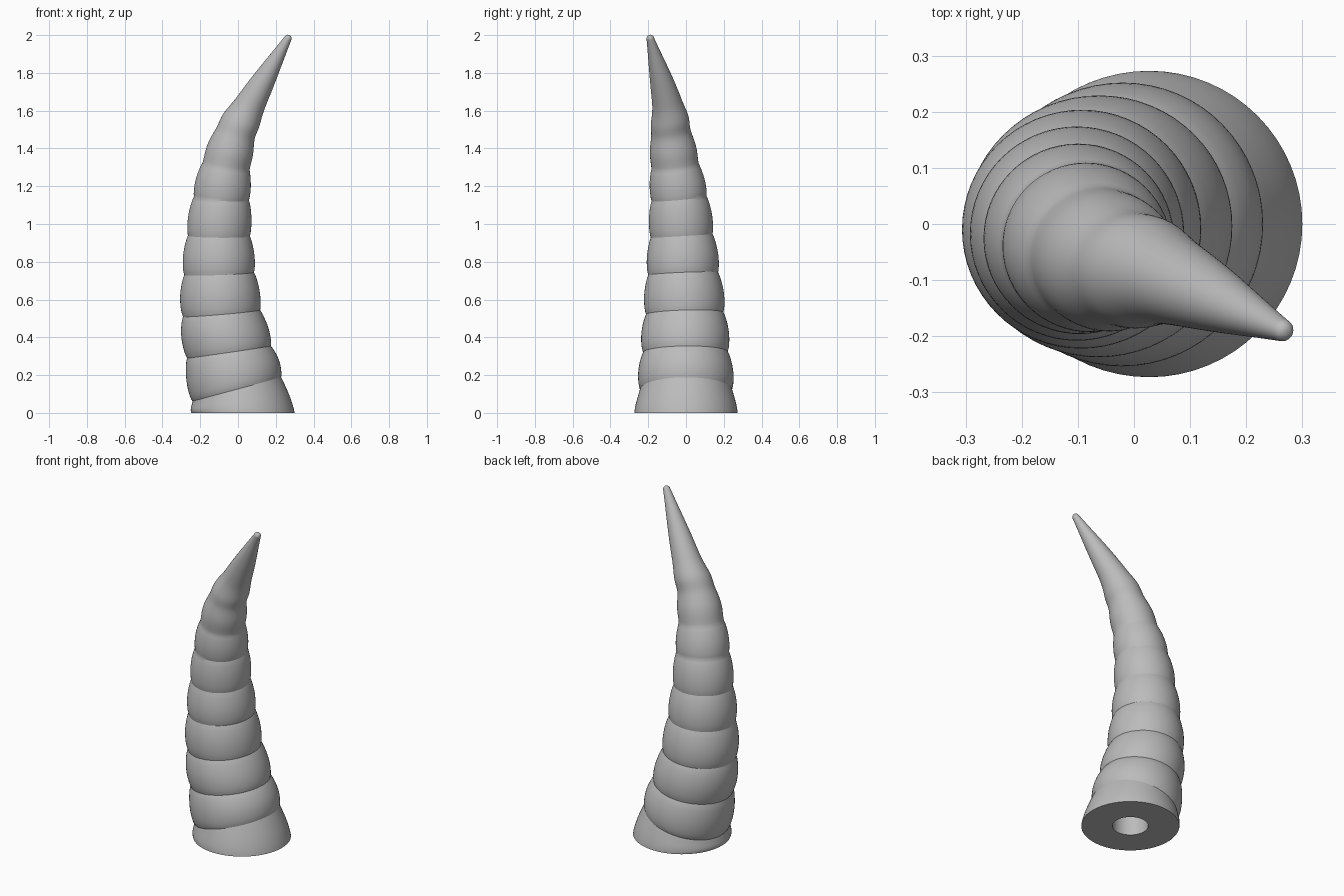
import bpy, bmesh, math
from mathutils import Vector

default = bpy.data.objects.get("Cube")
if default:
    bpy.data.objects.remove(default)

SIDES = 64
STEPS = 12

# Groove rings from base to tip: x, y, z, radius, lean in x, lean in y
GROOVES = [Vector(g) for g in (
    (.027, 0, 0, .273, 0, 0),
    (-.006, 0, .125, .243, -.27, 0),
    (-.048, -.003, .322, .224, -.146, -.01),
    (-.087, -.007, .527, .205, -.086, -.03),
    (-.1, -.015, .737, .185, -.04, -.04),
    (-.101, -.023, .937, .164, .01, -.06),
    (-.088, -.037, 1.135, .146, .06, -.09),
    (-.063, -.058, 1.305, .126, .16, -.12),
    (-.012, -.08, 1.483, .105, .3, -.15),
    (.067, -.1, 1.64, .08, .45, -.2),
    (.264, -.189, 1.982, .02, .58, -.26))]

# How far each segment swells between its two grooves, relative to radius
BULGE = [.02, .08, .08, .08, .08, .08, .075, .065, .06, .04]


def spline(i, t):
    """Smooth interpolation through the groove rings."""
    p1, p2 = GROOVES[i], GROOVES[i + 1]
    p0 = GROOVES[i - 1] if i else p1 * 2 - p2
    p3 = GROOVES[i + 2] if i + 2 < len(GROOVES) else p2 * 2 - p1
    return (p1 * 2 + (p2 - p0) * t + (p0 * 2 - p1 * 5 + p2 * 4 - p3) * t * t
            + (p1 * 3 - p0 - p2 * 3 + p3) * t ** 3) / 2


def add_ring(bm, centre, radius, normal):
    n = normal.normalized()
    v = n.cross(Vector((1, 0, 0))).normalized()
    u = v.cross(n)
    angles = [math.tau * k / SIDES for k in range(SIDES)]
    return [bm.verts.new(centre + (u * math.cos(a) + v * math.sin(a)) * radius)
            for a in angles]


def bridge(bm, a, b):
    for k in range(SIDES):
        j = (k + 1) % SIDES
        bm.faces.new((a[k], a[j], b[j], b[k]))


bm = bmesh.new()
up = Vector((0, 0, 1))
base = GROOVES[0].xyz

# Socket hole, from its ceiling down to the flat underside
rings = [add_ring(bm, base + up * .4, .1, up), add_ring(bm, base, .1, up)]

# Swollen segments, each meeting the next in a crease
for i, bulge in enumerate(BULGE):
    soft = .75 if i < 7 else 1.6
    for s in range(STEPS):
        t = s / STEPS
        x, y, z, r, lx, ly = spline(i, t)
        if i == 0:
            r = GROOVES[0][3] * (1 - t) + GROOVES[1][3] * t
            lx = GROOVES[1][4] * t
        r *= 1 + bulge * max(0, math.sin(math.pi * t)) ** soft
        rings.append(add_ring(bm, Vector((x, y, z)), r, Vector((lx, ly, 1))))

# Rounded tip
end = GROOVES[-1]
axis = Vector((end[4], end[5], 1)).normalized()
for s in range(5):
    a = math.pi / 2 * s / 5
    rings.append(add_ring(bm, end.xyz + axis * end[3] * math.sin(a),
                          end[3] * math.cos(a), axis))

for a, b in zip(rings, rings[1:]):
    bridge(bm, a, b)
bm.faces.new(rings[0])
bm.faces.new(rings[-1])
bmesh.ops.recalc_face_normals(bm, faces=bm.faces)

mesh = bpy.data.meshes.new("horn")
bm.to_mesh(mesh)
bm.free()
horn = bpy.data.objects.new("horn", mesh)
bpy.context.collection.objects.link(horn)

# Plain grey
grey = bpy.data.materials.new("plain grey")
grey.use_nodes = True
colour = (.5, .5, .5, 1)
grey.diffuse_color = colour
grey.node_tree.nodes["Principled BSDF"].inputs["Base Color"].default_value = colour
mesh.materials.append(grey)

bpy.context.view_layer.objects.active = horn
horn.select_set(True)
bpy.ops.object.shade_smooth_by_angle(angle=math.radians(30))
